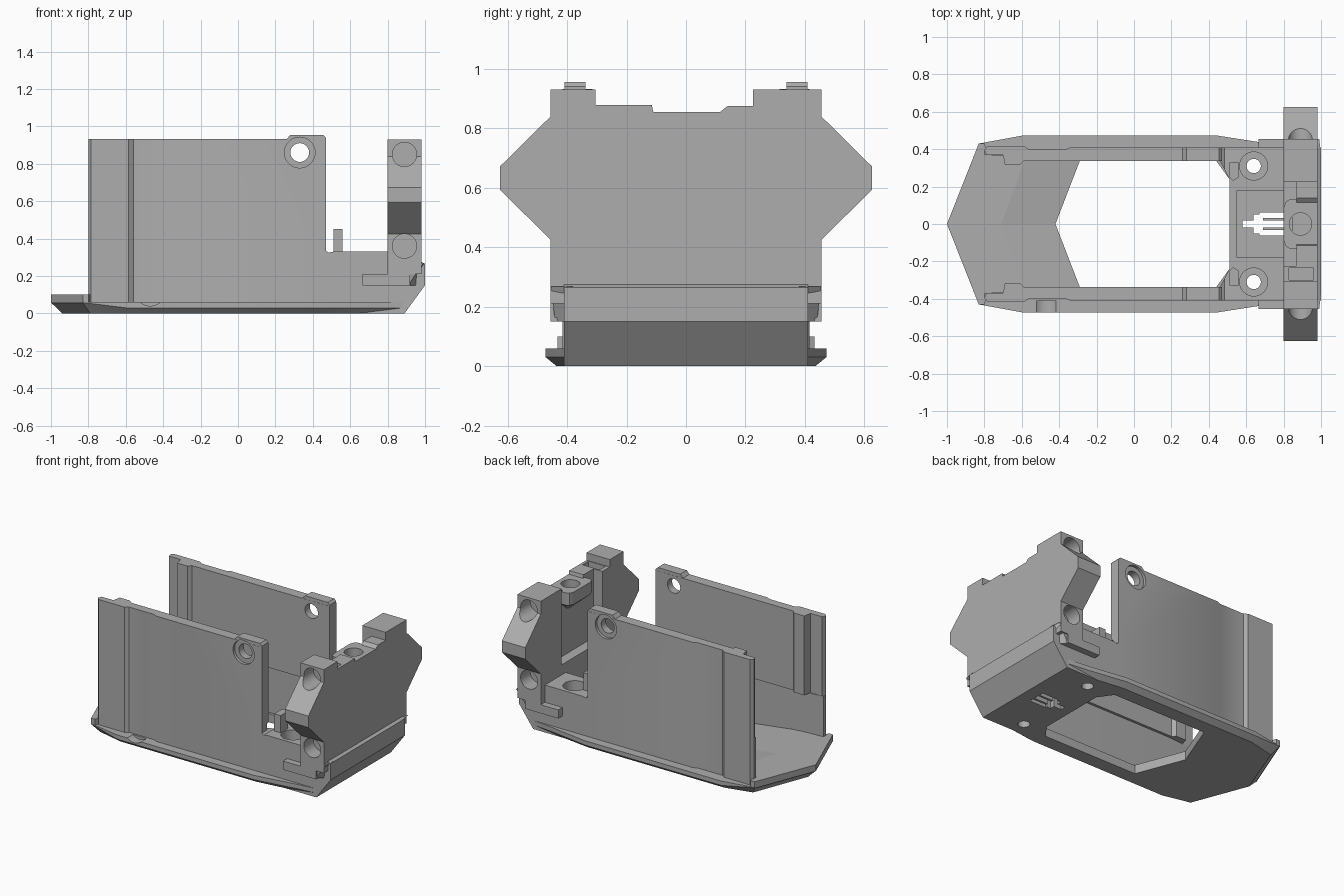
import bpy, bmesh
from math import radians
from mathutils import Matrix, Vector

cube = bpy.data.objects.get("Cube")
if cube:
    bpy.data.objects.remove(cube, do_unlink=True)

grey = bpy.data.materials.new("plain grey")
grey.use_nodes = True
COLOR = (0.42, 0.42, 0.42, 1)
grey.diffuse_color = COLOR
grey.node_tree.nodes["Principled BSDF"].inputs["Base Color"].default_value = COLOR


def finish(name, bm):
    bmesh.ops.recalc_face_normals(bm, faces=bm.faces)
    me = bpy.data.meshes.new(name)
    bm.to_mesh(me)
    bm.free()
    me.materials.append(grey)
    ob = bpy.data.objects.new(name, me)
    bpy.context.scene.collection.objects.link(ob)
    return ob


def loft(name, *rings):
    """Solid through rings of matching 3D points."""
    bm = bmesh.new()
    vs = [[bm.verts.new(p) for p in r] for r in rings]
    n = len(vs[0])
    for a, b in zip(vs, vs[1:]):
        for i in range(n):
            j = (i + 1) % n
            bm.faces.new((a[i], a[j], b[j], b[i]))
    caps = [bm.faces.new(vs[0]), bm.faces.new(vs[-1])]
    bmesh.ops.recalc_face_normals(bm, faces=bm.faces)
    bmesh.ops.triangulate(bm, faces=caps)
    return finish(name, bm)


def prism(name, pts, lo, hi, axis="z"):
    """Flat profile pushed along one axis."""
    place = {"x": lambda p, h: (h, p[0], p[1]),
             "y": lambda p, h: (p[0], h, p[1]),
             "z": lambda p, h: (p[0], p[1], h)}[axis]
    return loft(name, [place(p, lo) for p in pts], [place(p, hi) for p in pts])


def box(name, x0, x1, y0, y1, z0, z1):
    return prism(name, [(x0, y0), (x1, y0), (x1, y1), (x0, y1)], z0, z1)


def cyl(center, r, length, axis):
    bm = bmesh.new()
    bmesh.ops.create_cone(bm, cap_ends=True, segments=40, radius1=r, radius2=r, depth=length)
    d = {"x": (1, 0, 0), "y": (0, 1, 0), "z": (0, 0, 1)}[axis]
    rot = Vector((0, 0, 1)).rotation_difference(Vector(d)).to_matrix().to_4x4()
    bm.transform(Matrix.Translation(center) @ rot)
    return finish("cutter", bm)


def cut(ob, *cutters):
    """Subtract cutters, then bake the result and drop the cutters."""
    for c in cutters:
        c.hide_render = True
        m = ob.modifiers.new("cut", "BOOLEAN")
        m.operation, m.solver, m.object = "DIFFERENCE", "EXACT", c
    bpy.context.view_layer.update()
    me = bpy.data.meshes.new_from_object(
        ob.evaluated_get(bpy.context.evaluated_depsgraph_get()))
    ob.modifiers.clear()
    ob.data = me
    for c in cutters:
        bpy.data.objects.remove(c, do_unlink=True)


def both(half):
    """Close a +y half outline by mirroring it."""
    return half + [(x, -y) for x, y in reversed(half) if y > 0]


def at(pts, z):
    return [(x, y, z) for x, y in pts]


def screw_holes():
    return [cyl((0.64, s * 0.31, 0.1), 0.038, 1, "z") for s in (1, -1)]


def latch_slots():
    out = [box("cutter", 0.58, 0.80, -0.018, 0.018, -0.1, 0.3),
           box("cutter", 0.64, 0.69, -0.05, 0.05, -0.1, 0.3)]
    for s in (1, -1):
        out.append(box("cutter", 0.67, 0.80, *sorted((s * 0.033, s * 0.062)), -0.1, 0.3))
    return out


# Base tray with a chamfered underside and a large opening
rim = both([(-1, 0), (-0.83, 0.43), (-0.6, 0.472), (0.45, 0.472), (0.72, 0.43), (0.9, 0.408)])
low = both([(-0.94, 0), (-0.79, 0.39), (-0.6, 0.435), (0.45, 0.435), (0.72, 0.40), (0.89, 0.38)])
mid = [(x, y, 0.058 if x < -0.8 else 0.03) for x, y in rim]
base = loft("base_tray", at(low, 0), mid, at(rim, 0.06))
opening = both([(-0.42, 0), (-0.29, 0.337), (0.44, 0.337), (0.51, 0.24)])
cut(base, prism("cutter", opening, -0.1, 0.2),
    cyl((-0.47, -0.46, 0.12), 0.08, 0.1, "y"), *screw_holes(), *latch_slots())

# Raised nose floor and the ramps that fall to the opening
nose = [(-1, 0), (-0.83, 0.43), (-0.8, 0.432), (-0.78, 0.38), (-0.58, 0.35), (-0.71, 0),
        (-0.58, -0.35), (-0.78, -0.38), (-0.8, -0.432), (-0.83, -0.43)]
prism("nose_floor", nose, 0.055, 0.10)
for s, side in ((1, "back"), (-1, "front")):
    ramp = [(-0.71, 0), (-0.58, s * 0.35), (-0.285, s * 0.35), (-0.42, 0)]
    loft("ramp_" + side, at(ramp, 0.05),
         [(x, y, 0.10 if i < 2 else 0.062) for i, (x, y) in enumerate(ramp)])

# Side walls: stepped outside, lip inside, fastener tab and vertical rib
outer = [(0.47, 0.41), (-0.34, 0.41), (-0.37, 0.397), (-0.56, 0.397),
         (-0.585, 0.415), (-0.785, 0.415), (-0.8, 0.395)]
upper = outer + [(-0.79, 0.37), (-0.70, 0.37), (-0.69, 0.315), (-0.61, 0.315),
                 (-0.59, 0.337), (0.47, 0.337)]
lower = outer + [(-0.8, 0.37), (-0.57, 0.355), (0.47, 0.355)]
tab = [(0.25, 0.92), (0.28, 0.955), (0.455, 0.955), (0.47, 0.94), (0.47, 0.78), (0.25, 0.78)]
for s, side in ((1, "back"), (-1, "front")):
    flip = lambda pts: [(x, s * y) for x, y in pts]
    holes = lambda: [cyl((0.33, s * 0.38, 0.86), 0.05, 0.3, "y"),
                     cyl((0.33, s * 0.435, 0.86), 0.082, 0.09, "y")]
    wall = prism("upper_wall_" + side, flip(upper), 0.38, 0.932)
    cut(wall, *holes())
    prism("lower_wall_" + side, flip(lower), 0.05, 0.38)
    lug = prism("wall_tab_" + side, tab, s * 0.338, s * 0.409, "y")
    cut(lug, *holes())
    # Small upright beside the wall end
    prism("upright_" + side, flip([(0.51, 0.25), (0.53, 0.23), (0.56, 0.25),
                                   (0.56, 0.33), (0.51, 0.33)]), 0.2, 0.45)

# End block with sloped lower back, pocket, counterbores and latch slots
block_profile = [(0.51, 0.02), (0.46, 0.05), (0.46, 0.34), (0.485, 0.325), (0.51, 0.33),
                 (0.8, 0.33), (0.8, 0.4), (0.97, 0.4), (0.98, 0.275), (1.0, 0.265),
                 (1.0, 0.15), (0.89, 0.0), (0.6, 0.0)]
block = prism("end_block", block_profile, -0.41, 0.41, "y")
bay = both([(0.40, 0.337), (0.46, 0.337), (0.51, 0.24)])
cut(block, prism("cutter", bay, -0.1, 0.6),
    box("cutter", 0.55, 0.8, -0.18, 0.18, 0.1, 0.6), *screw_holes(), *latch_slots(),
    *[cyl((0.64, s * 0.31, 0.3), 0.075, 0.16, "z") for s in (1, -1)],
    *[cyl((0.89, s * 0.41, 0.36), 0.065, 0.3, "y") for s in (1, -1)])

# Side ledges and the flared skirt below the end plate
for s, side in ((1, "back"), (-1, "front")):
    box("ledge_" + side, 0.665, 0.92, *sorted((s * 0.39, s * 0.455)), 0.15, 0.21)
    skirt = [(0.88, s * 0.38), (0.88, s * 0.455), (0.99, s * 0.455), (1.0, s * 0.38)]
    foot = [(0.86, s * 0.38), (0.86, s * 0.44), (0.91, s * 0.44), (0.99, s * 0.38)]
    loft("skirt_" + side, at(foot, 0.15), at(skirt, 0.268))

# End plate: winged profile, cross holes, central keyed hole
plate_profile = [(-0.455, 0.21), (0.455, 0.21), (0.455, 0.425), (0.625, 0.592),
                 (0.625, 0.672), (0.455, 0.84), (0.455, 0.93), (0.225, 0.93),
                 (0.225, 0.875), (0.14, 0.875), (0.115, 0.855), (-0.11, 0.855),
                 (-0.115, 0.878), (-0.305, 0.878), (-0.305, 0.93), (-0.455, 0.93),
                 (-0.455, 0.84), (-0.625, 0.672), (-0.625, 0.592), (-0.455, 0.425)]
plate = prism("end_plate", plate_profile, 0.8, 0.98, "x")
keyed = cyl((0.9, 0, 0.645), 0.06, 0.5, "x")
for v in keyed.data.vertices:
    v.co.z = min(v.co.z, 0.70)
cutters = [keyed, box("cutter", 0.7, 0.87, -0.225, 0.225, 0.33, 1.1),
           box("cutter", 0.83, 0.96, -0.30, -0.235, 0.72, 1.1)]
for s in (1, -1):
    cutters += [cyl((0.9, s * 0.54, 0.645), 0.05, 0.5, "x"),
                cyl((0.89, s * 0.47, 0.85), 0.065, 0.24, "y"),
                cyl((0.89, s * 0.47, 0.36), 0.065, 0.24, "y")]
cut(plate, *cutters, cyl((0.89, 0, 0.83), 0.06, 0.2, "z"))

# Rounded central boss with a vertical socket
boss_top = both([(0.8, 0.09), (0.812, 0.12), (0.83, 0.13), (0.93, 0.13)])
boss_foot = both([(0.86, 0.05), (0.865, 0.06), (0.87, 0.07), (0.93, 0.07)])
boss = loft("socket_boss", at(boss_foot, 0.715), at(boss_top, 0.77), at(boss_top, 0.855))
cut(boss, cyl((0.89, 0, 0.83), 0.06, 0.2, "z"))

# Smooth the round holes while keeping hard edges
bpy.ops.object.select_all(action="DESELECT")
for ob in bpy.context.scene.objects:
    if ob.type == "MESH" and ob.data.materials and ob.data.materials[0] == grey:
        ob.select_set(True)
        bpy.context.view_layer.objects.active = ob
bpy.ops.object.shade_smooth_by_angle(angle=radians(25))
